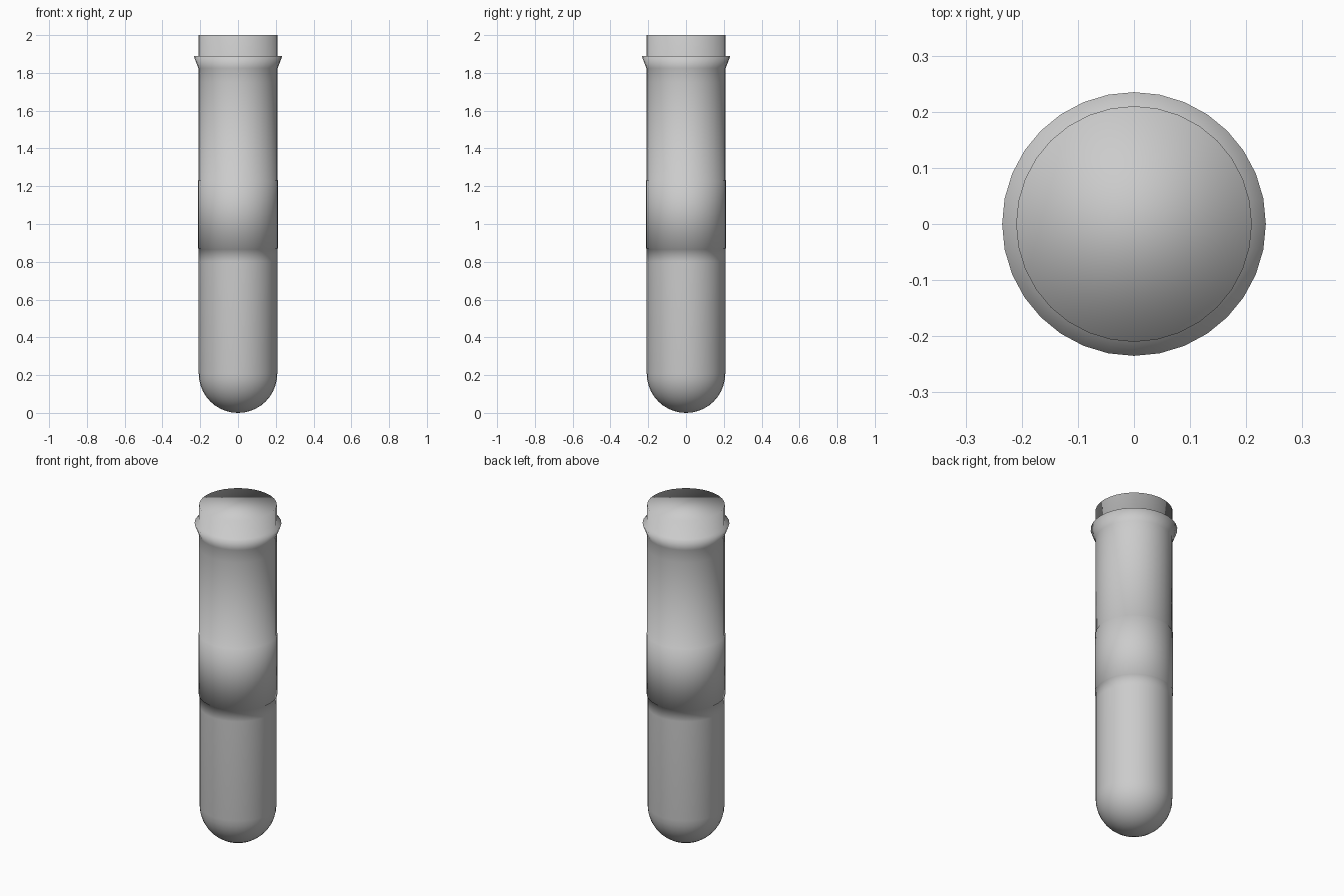
import bpy, bmesh, math

if "Cube" in bpy.data.objects:
    bpy.data.objects.remove(bpy.data.objects["Cube"])

SEG = 32

mat = bpy.data.materials.new("neutral grey")
mat.diffuse_color = (0.6, 0.6, 0.6, 1)
mat.use_nodes = True
mat.node_tree.nodes["Principled BSDF"].inputs["Base Color"].default_value = mat.diffuse_color


def lathe(name, profile):
    """Revolve (radius, z) points around z; zero radius is a pole, end ring is capped."""
    bm = bmesh.new()
    rings = []
    for r, z in profile:
        if r == 0:
            rings.append([bm.verts.new((0, 0, z))])
        else:
            rings.append([bm.verts.new((r * math.cos(2 * math.pi * i / SEG),
                                        r * math.sin(2 * math.pi * i / SEG), z))
                          for i in range(SEG)])
    for a, b in zip(rings, rings[1:]):
        for i in range(SEG):
            j = (i + 1) % SEG
            if len(a) == 1:
                bm.faces.new((a[0], b[j], b[i]))
            else:
                bm.faces.new((a[i], a[j], b[j], b[i]))
    bm.faces.new(rings[-1])
    bmesh.ops.recalc_face_normals(bm, faces=bm.faces)
    for f in bm.faces:
        f.smooth = True
    me = bpy.data.meshes.new(name)
    bm.to_mesh(me)
    bm.free()
    me.materials.append(mat)
    ob = bpy.data.objects.new(name, me)
    bpy.context.collection.objects.link(ob)
    return ob


R = 0.208
# rounded bottom
profile = [(0, 0)]
for k in range(1, 11):
    t = math.radians(9 * k)
    profile.append((R * math.sin(t), R * (1 - math.cos(t))))
# barrel with slightly raised middle band, flared collar, and flat closed neck
profile += [(R, 0.80), (R, 0.868), (0.213, 0.87), (0.213, 1.23), (0.21, 1.232),
            (0.21, 1.75), (0.21, 1.825), (0.235, 1.89), (0.21, 1.89), (0.21, 2.0)]
lathe("tube_body", profile)
